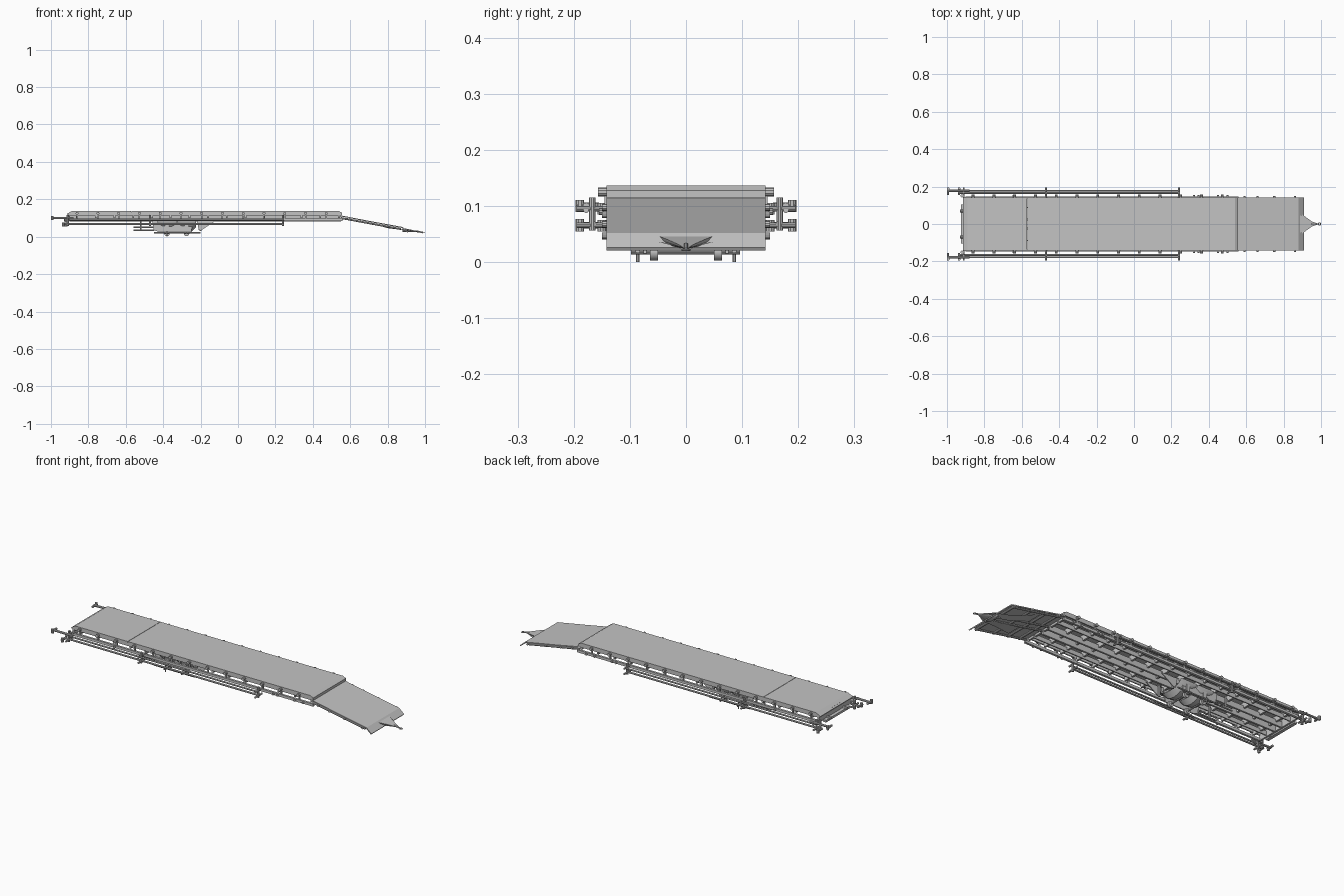
import bpy, bmesh, math
from mathutils import Vector

if "Cube" in bpy.data.objects:
    bpy.data.objects.remove(bpy.data.objects["Cube"], do_unlink=True)

grey = bpy.data.materials.new("plain_grey")
grey.use_nodes = True
grey.diffuse_color = (0.55, 0.55, 0.55, 1)
grey.node_tree.nodes["Principled BSDF"].inputs["Base Color"].default_value = grey.diffuse_color
SIDES = (-1, 1)


def finish(name, bm, smooth=False):
    bmesh.ops.recalc_face_normals(bm, faces=bm.faces)
    mesh = bpy.data.meshes.new(name)
    bm.to_mesh(mesh)
    bm.free()
    mesh.materials.append(grey)
    ob = bpy.data.objects.new(name, mesh)
    bpy.context.collection.objects.link(ob)
    if smooth:
        bpy.ops.object.select_all(action='DESELECT')
        ob.select_set(True)
        bpy.context.view_layer.objects.active = ob
        bpy.ops.object.shade_smooth_by_angle()
    return ob


def box(name, x, y, z):
    """Box from (min, max) ranges."""
    bm = bmesh.new()
    bmesh.ops.create_cube(bm, size=1)
    for v in bm.verts:
        v.co = [(a + b) / 2 + c * (b - a) for (a, b), c in zip((x, y, z), v.co)]
    return finish(name, bm)


def rod(name, p, q, r, r2=None, n=10):
    """Round bar between two points."""
    p, q = Vector(p), Vector(q)
    bm = bmesh.new()
    bmesh.ops.create_cone(bm, cap_ends=True, segments=n, radius1=r,
                          radius2=r if r2 is None else r2, depth=(q - p).length)
    rot = (q - p).to_track_quat('Z', 'Y').to_matrix()
    for v in bm.verts:
        v.co = rot @ v.co + (p + q) / 2
    return finish(name, bm, True)


def extrude_y(name, profile, y0, y1):
    """Closed x-z profile extruded across the width."""
    bm = bmesh.new()
    face = bm.faces.new([bm.verts.new((x, y0, z)) for x, z in profile])
    out = bmesh.ops.extrude_face_region(bm, geom=[face])
    for v in out["geom"]:
        if isinstance(v, bmesh.types.BMVert):
            v.co.y = y1
    return finish(name, bm)


def loft(name, rings):
    """Open skin through rows of points."""
    bm = bmesh.new()
    rows = [[bm.verts.new(p) for p in ring] for ring in rings]
    for a, b in zip(rows, rows[1:]):
        for i in range(len(a) - 1):
            bm.faces.new((a[i], a[i + 1], b[i + 1], b[i]))
    return finish(name, bm, True)


# Deck: two plates with a fine seam, sloped rear and eased front edge
W = 0.142
extrude_y("deck_rear_plate", [(-0.915, 0.122), (-0.89, 0.137), (-0.571, 0.137),
                              (-0.571, 0.129), (-0.89, 0.129), (-0.91, 0.116)], -W, W)
extrude_y("deck_main_plate", [(-0.569, 0.129), (-0.569, 0.137), (0.54, 0.137),
                              (0.556, 0.128), (0.556, 0.114), (0.548, 0.114), (0.548, 0.125),
                              (0.54, 0.129)], -W, W)
box("rear_end_panel", (-0.907, -0.897), (-W, W), (0.085, 0.127))
box("rear_bumper", (-0.925, -0.907), (-0.105, 0.105), (0.078, 0.09))

# Cross ribs and long beams under the deck
for i in range(15):
    x = -0.86 + i * 0.1
    box("cross_rib", (x - 0.005, x + 0.005), (-0.136, 0.136), (0.1, 0.129))
for s in SIDES:
    box("deck_side_rail", (-0.9, 0.55), sorted((s * 0.136, s * W)), (0.113, 0.131))
    box("lower_side_rail", (-0.9, 0.56), sorted((s * 0.136, s * 0.148)), (0.084, 0.098))
    box("main_beam", (-0.9, 0.55), sorted((s * 0.02, s * 0.03)), (0.082, 0.113))
    box("outer_beam", (-0.9, 0.55), sorted((s * 0.085, s * 0.091)), (0.09, 0.113))
    # Bolts and brackets along the sides
    for i in range(13):
        x = -0.86 + i * 0.111
        rod("side_bolt", (x, s * 0.138, 0.125), (x, s * 0.157, 0.125), 0.008)
        box("side_bracket", (x - 0.004, x + 0.004), sorted((s * 0.137, s * 0.145)), (0.09, 0.12))
    for x in (-0.645, 0.32, 0.345, 0.45, 0.5):
        rod("small_pin", (x, s * 0.138, 0.09), (x, s * 0.155, 0.09), 0.006)

# Twin side pipes with posts and end handles
for s in SIDES:
    rod("lower_pipe", (-0.94, s * 0.165, 0.068), (0.245, s * 0.165, 0.068), 0.005)
    rod("upper_pipe", (-1.0, s * 0.178, 0.1), (-0.88, s * 0.178, 0.1), 0.006)
    rod("outer_pipe", (-0.9, s * 0.178, 0.092), (0.245, s * 0.178, 0.092), 0.0045)
    for x in (-0.91, -0.47, 0.24):
        rod("pipe_post", (x, s * 0.167, 0.056), (x, s * 0.167, 0.115), 0.006)
        for z in (0.066, 0.095):
            rod("pipe_arm", (x, s * 0.135, z), (x, s * 0.195, z), 0.005)
    for x, z in ((-0.994, 0.1), (-0.935, 0.066)):
        rod("end_handle", (x, s * 0.155, z), (x, s * 0.195, z), 0.006)
        rod("handle_knob", (x, s * 0.189, z - 0.011), (x, s * 0.189, z + 0.011), 0.0075)
    for z in (0.065, 0.095):
        rod("rear_joint", (-0.92, s * 0.15, z - 0.01), (-0.92, s * 0.15, z + 0.01), 0.008)
    rod("rear_hook", (-0.93, s * 0.07, 0.09), (-0.905, s * 0.07, 0.09), 0.008)

# Sloping front ramp with a bent lip
RAMP = [(0.55, 0.114), (0.7, 0.085), (0.88, 0.052), (0.91, 0.026)]
extrude_y("ramp_plate", RAMP + [(x - 0.003, z - 0.005) for x, z in reversed(RAMP)], -W, W)


def ramp_z(x):
    return 0.114 - (x - 0.55) * 0.188


for x in (0.59, 0.66, 0.75, 0.86):
    z = ramp_z(x) - 0.009
    rod("ramp_cross_bar", (x, -0.15, z), (x, 0.15, z), 0.006)
for s in SIDES:
    for y in (0.025, 0.137):
        rod("ramp_beam", (0.55, s * y, 0.1), (0.87, s * y, 0.041), 0.005)
    # Folded gussets sweeping into the nose
    loft("nose_gusset", [[(0.68, s * 0.12, 0.08), (0.8, s * 0.07, 0.05), (0.9, s * 0.05, 0.036)],
                         [(0.68, s * 0.03, 0.08), (0.8, s * 0.02, 0.046), (0.97, 0, 0.024)]])

# Pointed nose scoop and coupling ring
scoop = []
for x, w, top, drop in ((0.88, 0.05, 0.047, 0.023), (0.92, 0.03, 0.039, 0.014),
                        (0.955, 0.012, 0.031, 0.007), (0.985, 0.002, 0.024, 0.002)):
    scoop.append([(x, -w * math.cos(math.pi * k / 10),
                   top - drop * math.sin(math.pi * k / 10)) for k in range(11)])
loft("nose_scoop", scoop)
loft("nose_cover", [[row[0], row[-1]] for row in scoop])
rod("nose_pin", (0.95, 0, 0.031), (0.99, 0, 0.022), 0.004)
bpy.ops.mesh.primitive_torus_add(major_radius=0.007, minor_radius=0.002, major_segments=16,
                                 minor_segments=6, location=(0.991, 0, 0.022))
ring = bpy.context.object
ring.name = "coupling_ring"
ring.data.materials.append(grey)

# Undercarriage: two curved tubs, axles, wheels and a braced tail
for x in (-0.38, -0.275):
    rows = []
    for dx, low in ((-0.05, 0.06), (-0.025, 0.03), (0.025, 0.024), (0.05, 0.05)):
        rows.append([(x + dx, 0.08 * math.cos(math.pi * k / 12),
                      0.085 - (0.085 - low) * math.sin(math.pi * k / 12)) for k in range(13)])
    loft("undercarriage_tub", rows)
    rod("axle", (x, -0.098, 0.018), (x, 0.096, 0.018), 0.004)
    for s in SIDES:
        rod("wheel", (x, s * 0.05, 0.018), (x, s * 0.064, 0.018), 0.015, n=16)
        box("axle_hanger", (x - 0.01, x + 0.01), sorted((s * 0.07, s * 0.076)), (0.015, 0.088))
for s in SIDES:
    extrude_y("carriage_side", [(-0.46, 0.088), (-0.45, 0.035), (-0.42, 0.025), (-0.25, 0.025),
                                (-0.24, 0.088)], s * 0.064, s * 0.069)
    extrude_y("tail_brace", [(-0.22, 0.088), (-0.21, 0.035), (-0.195, 0.035), (-0.12, 0.085)],
              s * 0.055, s * 0.06)
    rod("carriage_runner", (-0.45, s * 0.086, 0.02), (-0.2, s * 0.086, 0.02), 0.004)
    rod("support_foot", (-0.38, s * 0.086, 0.0), (-0.38, s * 0.086, 0.03), 0.003)
    rod("brake_rod", (-0.56, s * 0.06, 0.035), (-0.45, s * 0.06, 0.035), 0.004)
    rod("brake_rod", (-0.56, s * 0.06, 0.05), (-0.45, s * 0.06, 0.05), 0.004)
    rod("brake_hanger", (-0.52, s * 0.06, 0.035), (-0.52, s * 0.06, 0.1), 0.005)
    rod("tail_strut", (-0.2, s * 0.05, 0.03), (-0.2, s * 0.05, 0.09), 0.006)
